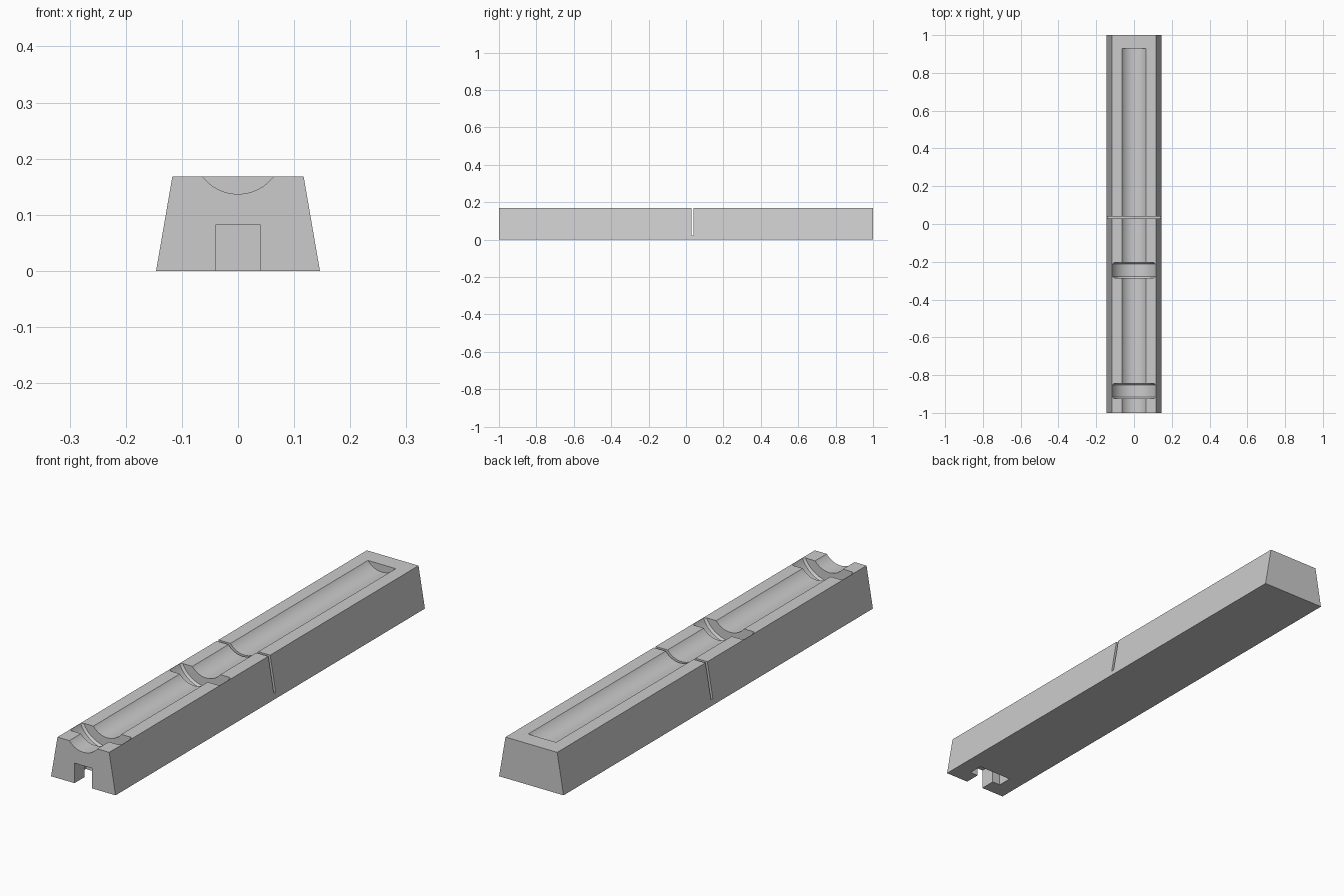
import bpy
import bmesh
from math import radians
from mathutils import Matrix

if "Cube" in bpy.data.objects:
    bpy.data.objects.remove(bpy.data.objects["Cube"])

HEIGHT = 0.168
AXIS_Z = 0.2165   # shared axis of the trough and the ring recesses

grey = bpy.data.materials.new("plain grey")
grey.use_nodes = True
colour = (0.6, 0.6, 0.6, 1)
grey.diffuse_color = colour
grey.node_tree.nodes["Principled BSDF"].inputs["Base Color"].default_value = colour


def make_object(name, bm):
    bmesh.ops.recalc_face_normals(bm, faces=bm.faces)
    mesh = bpy.data.meshes.new(name)
    bm.to_mesh(mesh)
    bm.free()
    mesh.materials.append(grey)
    obj = bpy.data.objects.new(name, mesh)
    bpy.context.collection.objects.link(obj)
    return obj


def prism(name, points, y0, y1, axis="y"):
    """Extrude an outline along y (outline in x, z) or along z (outline in x, y)."""
    bm = bmesh.new()
    if axis == "y":
        verts = [bm.verts.new((x, y0, z)) for x, z in points]
        move = (0, y1 - y0, 0)
    else:
        verts = [bm.verts.new((x, y, y0)) for x, y in points]
        move = (0, 0, y1 - y0)
    face = bm.faces.new(verts)
    result = bmesh.ops.extrude_face_region(bm, geom=[face])
    new = [v for v in result["geom"] if isinstance(v, bmesh.types.BMVert)]
    bmesh.ops.translate(bm, verts=new, vec=move)
    return make_object(name, bm)


def drum(name, radius, y0, y1, chamfer=0):
    """Cylinder along y with optional chamfered rims."""
    bm = bmesh.new()
    bmesh.ops.create_cone(bm, cap_ends=True, segments=128, radius1=radius,
                          radius2=radius, depth=y1 - y0,
                          matrix=Matrix.Translation((0, (y0 + y1) / 2, AXIS_Z))
                          @ Matrix.Rotation(radians(90), 4, "X"))
    if chamfer:
        rims = [e for e in bm.edges if any(len(f.verts) > 4 for f in e.link_faces)]
        bmesh.ops.bevel(bm, geom=rims, offset=chamfer, segments=1, affect="EDGES")
    return make_object(name, bm)


def carve(target, cutter):
    mod = target.modifiers.new(cutter.name, "BOOLEAN")
    mod.operation = "DIFFERENCE"
    mod.solver = "EXACT"
    mod.object = cutter
    cutter.hide_render = True
    bpy.context.view_layer.objects.active = target
    bpy.ops.object.modifier_apply(modifier=mod.name)
    bpy.data.objects.remove(cutter)


# Tapered bar
body = prism("tapered_bar", [(-0.146, 0), (0.146, 0), (0.117, HEIGHT), (-0.117, HEIGHT)], -1, 1)

# Long trough, open at the front and closed at the back
carve(body, drum("trough_cutter", 0.0795, -1.1, 0.93))

# Two wide ring recesses
for y in (-0.885, -0.245):
    carve(body, drum("ring_cutter", 0.125, y - 0.04, y + 0.04, 0.008))

# Thin slit across the bar
slit = [(-0.3, 0.029), (0.3, 0.029), (0.3, 0.041), (-0.3, 0.041)]
carve(body, prism("slit_cutter", slit, 0.022, 0.3, "z"))

# T-shaped slot in the underside, open at the front
right_side = [(0.04, -1.1), (0.04, -0.935), (0.077, -0.935), (0.077, -0.874)]
outline = right_side + [(-x, y) for x, y in reversed(right_side)]
carve(body, prism("slot_cutter", outline, -0.1, 0.082, "z"))

# Smooth curved cuts, sharp edges
bpy.ops.object.select_all(action="DESELECT")
body.select_set(True)
bpy.context.view_layer.objects.active = body
bpy.ops.object.shade_smooth_by_angle(angle=radians(25))
